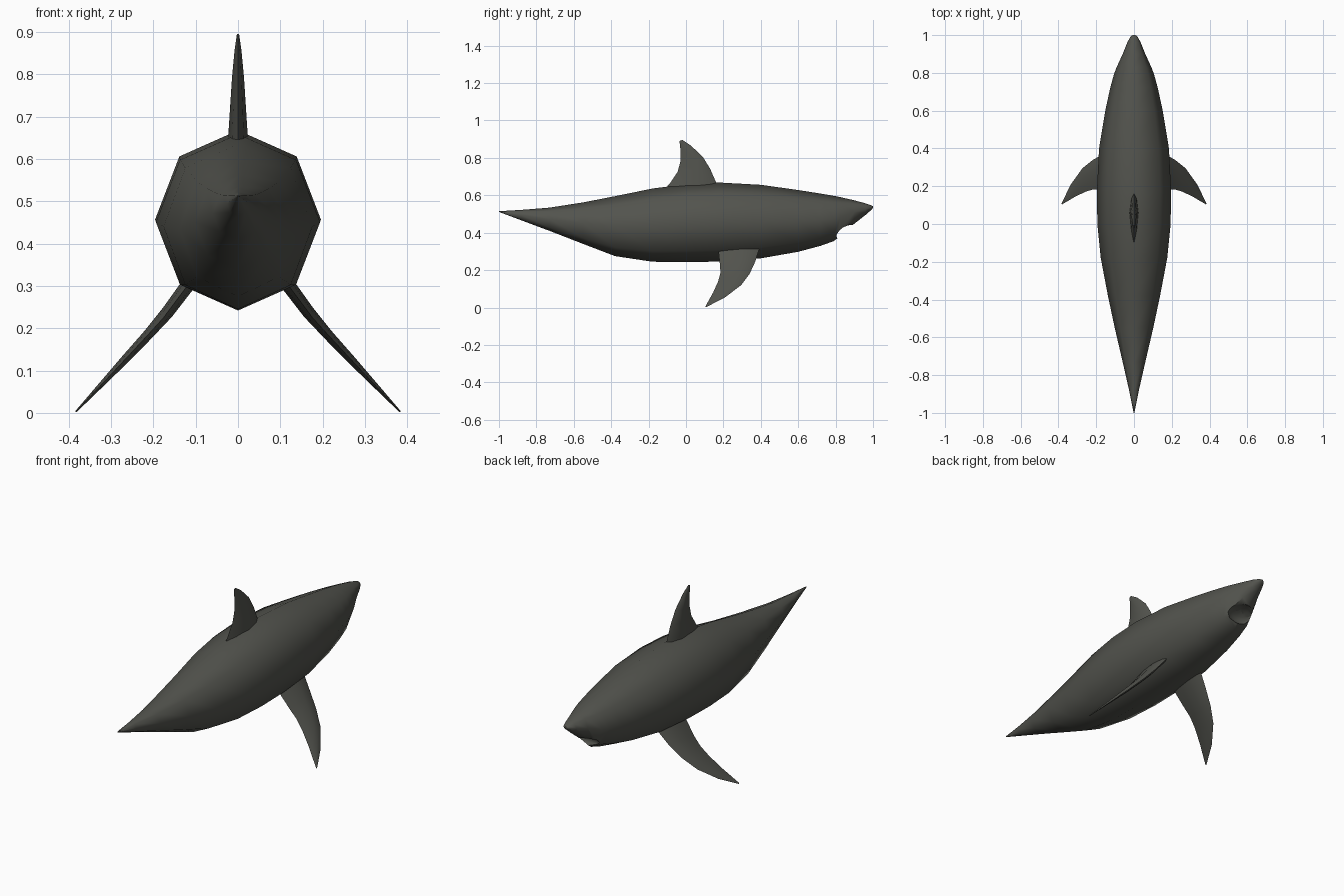
import bpy, bmesh, math
from mathutils import Vector

if "Cube" in bpy.data.objects:
    bpy.data.objects.remove(bpy.data.objects["Cube"])

skin = bpy.data.materials.new("dark_grey_skin")
skin.diffuse_color = (0.085, 0.087, 0.075, 1)
skin.use_nodes = True
skin.node_tree.nodes["Principled BSDF"].inputs["Base Color"].default_value = skin.diffuse_color


def loft(name, rings, smooth=55):
    """Skin a list of equal-length point rings and cap both ends."""
    bm = bmesh.new()
    loops = [[bm.verts.new(p) for p in ring] for ring in rings]
    n = len(loops[0])
    for a, b in zip(loops, loops[1:]):
        for i in range(n):
            j = (i + 1) % n
            bm.faces.new((a[i], a[j], b[j], b[i]))
    bm.faces.new(loops[0])
    bm.faces.new(loops[-1])
    bmesh.ops.recalc_face_normals(bm, faces=bm.faces)
    me = bpy.data.meshes.new(name)
    bm.to_mesh(me)
    bm.free()
    me.materials.append(skin)
    ob = bpy.data.objects.new(name, me)
    bpy.context.collection.objects.link(ob)
    shade(ob, smooth)
    return ob


def shade(ob, angle):
    bpy.ops.object.select_all(action='DESELECT')
    ob.select_set(True)
    bpy.context.view_layer.objects.active = ob
    bpy.ops.object.shade_smooth_by_angle(angle=math.radians(angle))


def fin(name, sections):
    """Lens-shaped sections: (leading point, trailing point, thickness direction, half thickness)."""
    profile = [(0, 0), (.12, .6), (.4, 1), (.75, .6), (1, 0), (.75, -.6), (.4, -1), (.12, -.6)]
    rings = []
    for lead, trail, normal, half in sections:
        lead, trail = Vector(lead), Vector(trail)
        normal = Vector(normal).normalized()
        rings.append([lead.lerp(trail, u) + normal * (half * t) for u, t in profile])
    return loft(name, rings)


# Body: eight-sided rings along y (y, half width, top z, bottom z)
stations = [
    (-1.00, .002, .515, .511), (-.88, .026, .522, .466), (-.73, .060, .534, .410),
    (-.55, .102, .562, .340), (-.38, .138, .595, .275), (-.18, .176, .636, .245),
    (.00, .194, .659, .242), (.18, .196, .668, .246), (.40, .185, .656, .263),
    (.60, .152, .628, .298), (.72, .126, .609, .330), (.79, .107, .597, .355),
    (.83, .092, .589, .385), (.90, .060, .573, .448), (.96, .036, .557, .495),
    (.99, .020, .546, .521), (1.00, .008, .541, .533)]
rings = []
for y, w, top, bot in stations:
    mid, h = (top + bot) / 2, (top - bot) / 2
    rings.append([(w * math.sin(k * math.pi / 4), y, mid + h * math.cos(k * math.pi / 4))
                  for k in range(8)])
body = loft("body", rings)

# Mouth: a rounded hollow cut under the snout
bpy.ops.mesh.primitive_uv_sphere_add(segments=12, ring_count=8, radius=1, location=(0, .852, .405))
cutter = bpy.context.object
cutter.name = "mouth_cutter"
cutter.scale = (.095, .060, .036)
cutter.rotation_euler = (math.radians(20), 0, 0)
cutter.hide_render = True
cutter.data.materials.append(skin)
bpy.context.view_layer.objects.active = body
cut = body.modifiers.new("mouth", 'BOOLEAN')
cut.operation, cut.object, cut.solver = 'DIFFERENCE', cutter, 'EXACT'
bpy.ops.object.modifier_apply(modifier=cut.name)
bpy.data.objects.remove(cutter)
shade(body, 55)

# Dorsal fin: (leading y, z, trailing y, z, half thickness)
dorsal = [(.175, .635, -.115, .632, .024), (.158, .675, -.085, .665, .022),
          (.130, .740, -.045, .725, .018), (.090, .805, -.030, .780, .014),
          (.025, .867, -.030, .845, .008), (-.020, .896, -.035, .890, .003)]
fin("dorsal_fin", [((0, a, b), (0, c, d), (1, 0, 0), t) for a, b, c, d, t in dorsal])


# Pectoral fins: same layout, swept outwards and down on each side
def spread(z):
    pts = [(0, .386), (.12, .273), (.22, .180), (.33, .098)]
    for (z0, x0), (z1, x1) in zip(pts, pts[1:]):
        if z <= z1:
            return x0 + (x1 - x0) * (z - z0) / (z1 - z0)
    return pts[-1][1]


pectoral = [(.395, .325, .172, .312, .017), (.370, .245, .182, .225, .015),
            (.340, .180, .184, .185, .012), (.295, .120, .172, .140, .010),
            (.210, .055, .145, .080, .006), (.108, .002, .104, .006, .002)]
for side, label in ((1, "right"), (-1, "left")):
    fin(label + "_pectoral_fin",
        [((side * spread(b), a, b), (side * spread(d), c, d), (side * .72, 0, .69), t)
         for a, b, c, d, t in pectoral])
